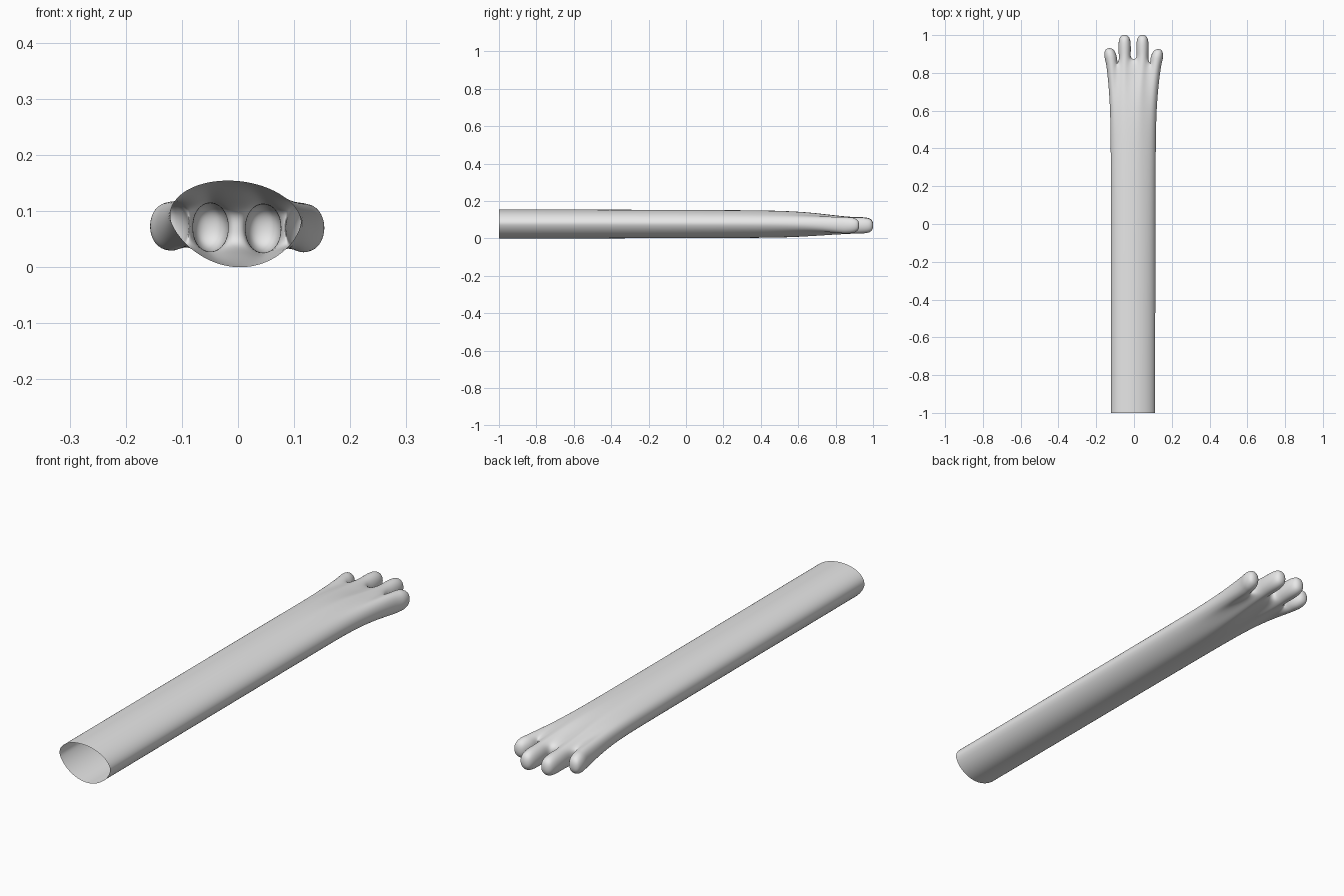
import bpy, bmesh, math
from mathutils import Vector

if "Cube" in bpy.data.objects:
    bpy.data.objects.remove(bpy.data.objects["Cube"])

skin = bpy.data.materials.new("light grey")
skin.diffuse_color = (0.8, 0.8, 0.8, 1)
skin.use_nodes = True
skin.node_tree.nodes["Principled BSDF"].inputs["Base Color"].default_value = skin.diffuse_color

# fingers: base x, base y, tip x, tip y, centre height
FINGERS = [(-0.117, 0.845, -0.131, 0.93, 0.073),
           (-0.049, 0.872, -0.050, 1.0, 0.071),
           (0.045, 0.872, 0.045, 1.0, 0.069),
           (0.115, 0.845, 0.128, 0.925, 0.070)]
HALF_W, HALF_H = 0.036, 0.049
# finger outline offsets on a 3 x 3 grid: (column, row) -> (x, z)
D = 0.72


def offset(c, r):
    k = D if c and r else 1.0
    return c * k, r * k


def arm_section(a):
    """Domed top, V-shaped underside."""
    s = math.sin(a)
    x = -0.004 + 0.117 * math.cos(a) - (0.014 * s if s > 0 else -0.008 * -s)
    z = 0.085 + (0.07 * s if s > 0 else -0.086 * abs(s) ** 1.3)
    return x, z


bm = bmesh.new()

# end of the palm: a grid of 12 columns x 3 rows, three columns per finger
grid = {}
for f, (bx, by, tx, ty, cz) in enumerate(FINGERS):
    for c in (-1, 0, 1):
        for r in (-1, 0, 1):
            ox, oz = offset(c, r)
            grid[f * 3 + c + 1, r] = bm.verts.new(
                (bx + ox * HALF_W * 0.9, by, cz + oz * HALF_H))

# ring order: right side, over the top, left side, under the bottom
order = ([(11, 0)] + [(c, 1) for c in range(11, -1, -1)]
         + [(0, 0)] + [(c, -1) for c in range(12)])
palm = [grid[k] for k in order]

# arm rings blend from the arm section into the palm outline
rings = []
for y, t in [(-1, 0), (-0.5, 0.01), (0, 0.04), (0.35, 0.08), (0.55, 0.15),
             (0.68, 0.38), (0.78, 0.72)]:
    ring = []
    for i, p in enumerate(palm):
        x, z = arm_section(2 * math.pi * i / len(palm))
        ring.append(bm.verts.new((x + (p.co.x - x) * t, y, z + (p.co.z - z) * t)))
    rings.append(ring)
rings.append(palm)


def bridge(a, b):
    n = len(a)
    for i in range(n):
        j = (i + 1) % n
        bm.faces.new((a[i], a[j], b[j], b[i]))


for a, b in zip(rings, rings[1:]):
    bridge(a, b)

# webs between neighbouring fingers
for c in (2, 5, 8):
    for r in (-1, 0):
        bm.faces.new((grid[c, r], grid[c + 1, r], grid[c + 1, r + 1], grid[c, r + 1]))

# fingers with rounded tips
LOOP = [(1, 0), (1, 1), (0, 1), (-1, 1), (-1, 0), (-1, -1), (0, -1), (1, -1)]
for f, (bx, by, tx, ty, cz) in enumerate(FINGERS):
    prev = [grid[f * 3 + c + 1, r] for c, r in LOOP]
    length = ty - by
    for y, s in [(by + 0.3 * length, 1.0), (ty - 0.034, 1.0), (ty - 0.004, 0.72)]:
        x = bx + (tx - bx) * (y - by) / length
        ring = []
        for c, r in LOOP:
            ox, oz = offset(c, r)
            ring.append(bm.verts.new((x + ox * HALF_W * s, y, cz + oz * HALF_H * s * 0.96)))
        bridge(prev, ring)
        prev = ring
    tip = bm.verts.new((tx, ty + 0.007, cz))
    for i in range(0, 8, 2):
        bm.faces.new((prev[i], prev[i + 1], prev[(i + 2) % 8], tip))

bmesh.ops.recalc_face_normals(bm, faces=bm.faces)
# the open tube must face outward
top = max(bm.faces, key=lambda q: q.calc_center_median().z)
if top.normal.z < 0:
    bmesh.ops.reverse_faces(bm, faces=bm.faces)

mesh = bpy.data.meshes.new("arm_with_paw")
bm.to_mesh(mesh)
bm.free()
mesh.materials.append(skin)
for p in mesh.polygons:
    p.use_smooth = True
arm = bpy.data.objects.new("arm_with_paw", mesh)
bpy.context.collection.objects.link(arm)
sub = arm.modifiers.new("smooth", 'SUBSURF')
sub.levels = sub.render_levels = 3
